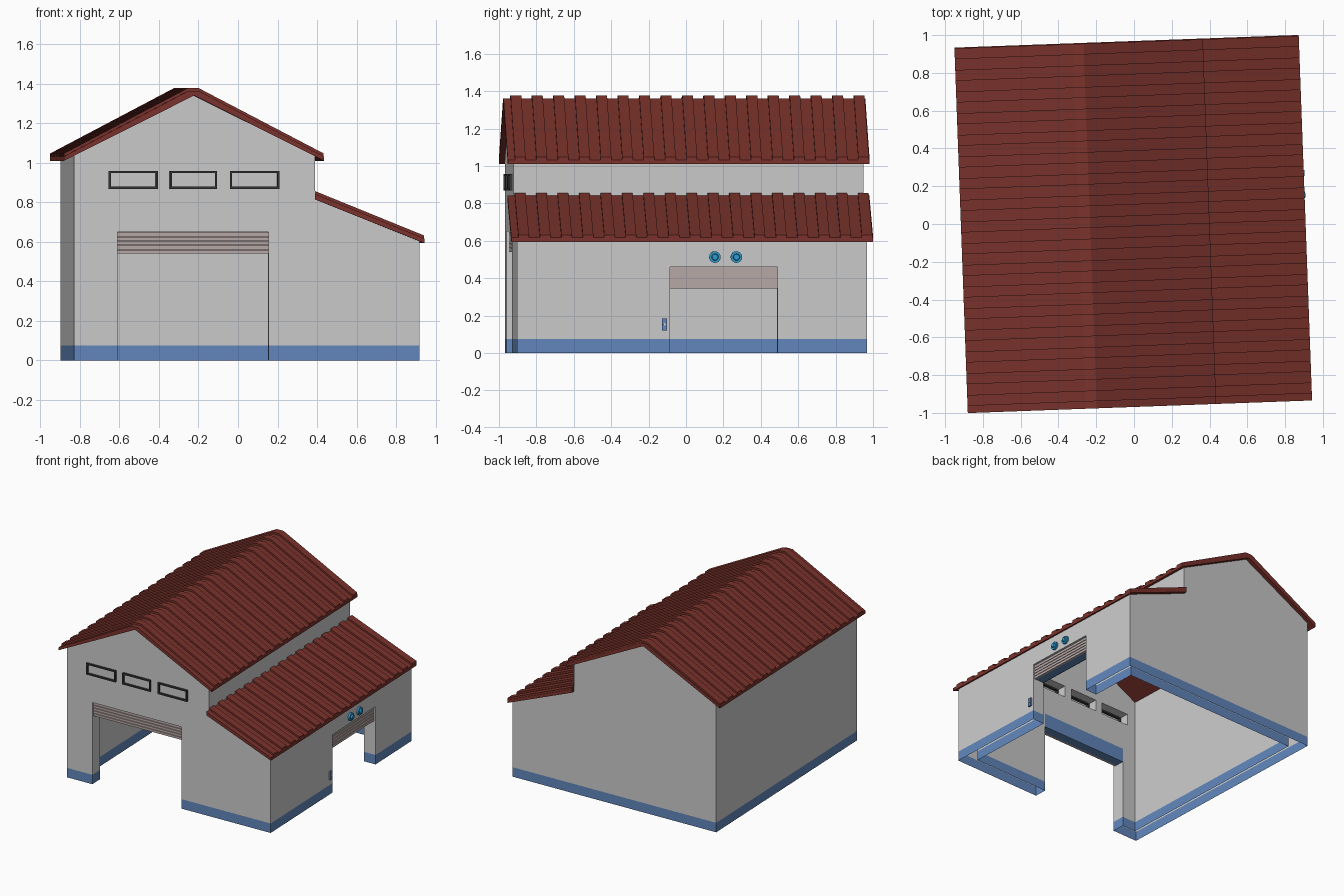
import bpy, bmesh, math
from mathutils import Matrix

if "Cube" in bpy.data.objects:
    bpy.data.objects.remove(bpy.data.objects["Cube"])


def mat(name, rgb):
    m = bpy.data.materials.new(name)
    m.diffuse_color = (*rgb, 1)
    m.use_nodes = True
    m.node_tree.nodes["Principled BSDF"].inputs["Base Color"].default_value = m.diffuse_color
    return m


RED = mat("roof_red", (0.2, 0.033, 0.025))
BLUE = mat("base_blue", (0.12, 0.24, 0.5))
SLAT = mat("shutter_beige", (0.48, 0.4, 0.39))
DARK = mat("frame_dark", (0.04, 0.04, 0.04))
LAMP = mat("lamp_blue", (0.03, 0.33, 0.62))


def finish(name, bm, material=None):
    bmesh.ops.recalc_face_normals(bm, faces=bm.faces)
    me = bpy.data.meshes.new(name)
    bm.to_mesh(me)
    bm.free()
    ob = bpy.data.objects.new(name, me)
    bpy.context.collection.objects.link(ob)
    if material:
        me.materials.append(material)
    return ob


def add_prism(bm, profile, y0, y1):
    """Extrude an x-z outline from y0 to y1."""
    a = [bm.verts.new((x, y0, z)) for x, z in profile]
    b = [bm.verts.new((x, y1, z)) for x, z in profile]
    bm.faces.new(a)
    bm.faces.new(b[::-1])
    n = len(a)
    for i in range(n):
        j = (i + 1) % n
        bm.faces.new((a[i], b[i], b[j], a[j]))


def add_box(bm, x0, x1, y0, y1, z0, z1):
    add_prism(bm, [(x0, z0), (x1, z0), (x1, z1), (x0, z1)], y0, y1)


def boxes(name, items, material=None):
    bm = bmesh.new()
    for it in items:
        add_box(bm, *it)
    return finish(name, bm, material)


XL, XR, XS, YW, T = -0.865, 0.886, 0.355, 0.936, 0.1   # wall lines
DOOR_X, DOOR_Y = (-0.645, 0.12), (-0.118, 0.457)
WINDOWS = [(-0.69, -0.44), (-0.38, -0.14), (-0.075, 0.175)]
WZ0, WZ1 = 0.868, 0.958

# Solid house outline, hollowed and pierced by doors and windows
bm = bmesh.new()
add_prism(bm, [(XL, 0), (XR, 0), (XR, 0.612), (XS, 0.825), (XS, 1.042),
               (-0.258, 1.35), (XL, 1.045)], -YW, YW)
shell = finish("shell", bm)

bm = bmesh.new()
add_prism(bm, [(XL + T, -1), (XR - T, -1), (XR - T, 2), (XS + .005, 2), (XS + .005, .8),
               (XS - T, .8), (XS - T, 2), (XL + T, 2)], -YW + T, YW - T)
cutters = [finish("cut_room", bm),
           boxes("cut_front_door", [(*DOOR_X, -1.2, -0.8, -1, 0.65)]),
           boxes("cut_side_door", [(0.7, 1.2, *DOOR_Y, -1, 0.46)]),
           boxes("cut_windows", [(a, b, -1.2, -0.8, WZ0, WZ1) for a, b in WINDOWS])]
for c in cutters:
    c.hide_render = True
    m = shell.modifiers.new(c.name, "BOOLEAN")
    m.operation, m.solver, m.object = "DIFFERENCE", "EXACT", c
bpy.context.view_layer.update()
cut = bpy.data.meshes.new_from_object(
    shell.evaluated_get(bpy.context.evaluated_depsgraph_get()))

# Grey walls above the blue base band (open underneath)
for name, lower, material in (("walls", False, None), ("base_band", True, BLUE)):
    bm = bmesh.new()
    bm.from_mesh(cut)
    bmesh.ops.bisect_plane(bm, geom=bm.verts[:] + bm.edges[:] + bm.faces[:],
                           plane_co=(0, 0, 0.075), plane_no=(0, 0, 1),
                           clear_inner=not lower, clear_outer=lower)
    floor = [f for f in bm.faces if all(abs(v.co.z) < 1e-4 for v in f.verts)]
    bmesh.ops.delete(bm, geom=floor, context="FACES")
    ob_mats = finish(name, bm)
    ob_mats.data.materials.clear()
    if material:
        ob_mats.data.materials.append(material)
for ob in [shell] + cutters:
    bpy.data.objects.remove(ob)


# Roofs: a slab with evenly spaced raised tile rows
def roof(name, top, bottom):
    bm = bmesh.new()
    add_prism(bm, top + bottom, -0.968, 0.968)
    slab = finish(name + "_slab", bm, RED)
    bm = bmesh.new()
    raised = [(x, z + 0.015) for x, z in top]
    base = [(x, z - 0.005) for x, z in reversed(top)]
    for i in range(17):
        y = -0.93 + i * 0.1148
        add_prism(bm, raised + base, y, y + 0.057)
    return slab, finish(name + "_tile_rows", bm, RED)


roof("main_roof",
     [(-0.916, 1.032), (-0.29, 1.362), (-0.232, 1.362), (0.4, 1.032)],
     [(0.4, 1.01), (-0.258, 1.34), (-0.916, 1.01)])
roof("lean_to_roof", [(XS, 0.842), (0.908, 0.617)], [(0.908, 0.593), (XS, 0.814)])

# Window frames and panes
b = 0.011
for i, (x0, x1) in enumerate(WINDOWS):
    y0, y1 = -YW - 0.015, -YW + 0.03
    boxes(f"window_frame_{i}", [(x0, x1, y0, y1, WZ0, WZ0 + b),
                                (x0, x1, y0, y1, WZ1 - b, WZ1),
                                (x0, x0 + b, y0, y1, WZ0 + b, WZ1 - b),
                                (x1 - b, x1, y0, y1, WZ0 + b, WZ1 - b)], DARK)
    boxes(f"window_pane_{i}", [(x0 + b, x1 - b, -YW, -YW + 0.01, WZ0 + b, WZ1 - b)])

# Half-open roller shutters with a blue backing box
N = 5
front, side = [], []
for i in range(N):
    z = 0.54 + i * 0.022
    front.append((*DOOR_X, -YW + 0.012, -YW + 0.03, z, z + 0.018))
    z = 0.345 + i * 0.023
    side.append((XR - 0.03, XR - 0.012, *DOOR_Y, z, z + 0.019))
front.append((*DOOR_X, -YW + 0.02, -YW + 0.03, 0.54, 0.65))
side.append((XR - 0.03, XR - 0.02, *DOOR_Y, 0.345, 0.46))
boxes("front_shutter", front, SLAT)
boxes("side_shutter", side, SLAT)
boxes("front_shutter_box", [(*DOOR_X, -YW + 0.03, -YW + T, 0.54, 0.65)], BLUE)
boxes("side_shutter_box", [(XR - T, XR - 0.03, *DOOR_Y, 0.345, 0.46)], BLUE)


# Round lamps and keypad beside the side door
def disc(name, y, z, r, x0, x1, material, taper=1.0):
    bm = bmesh.new()
    bmesh.ops.create_cone(bm, cap_ends=True, segments=16, radius1=r, radius2=r * taper,
                          depth=x1 - x0, matrix=Matrix.Translation(((x0 + x1) / 2, y, z))
                          @ Matrix.Rotation(math.pi / 2, 4, "Y"))
    return finish(name, bm, material)


for i, y in enumerate((0.122, 0.237)):
    disc(f"lamp_rim_{i}", y, 0.513, 0.031, XR - 0.005, XR + 0.014, LAMP)
    disc(f"lamp_lens_{i}", y, 0.513, 0.022, XR, XR + 0.026, LAMP, 0.7)
boxes("keypad", [(XR - 0.005, XR + 0.012, -0.161, -0.134, 0.12, 0.186)], BLUE)
disc("keypad_button", -0.148, 0.153, 0.007, XR, XR + 0.017, None)

# The whole building is turned slightly about the vertical
for ob in bpy.context.collection.objects:
    ob.rotation_euler.z = math.radians(2.1)
